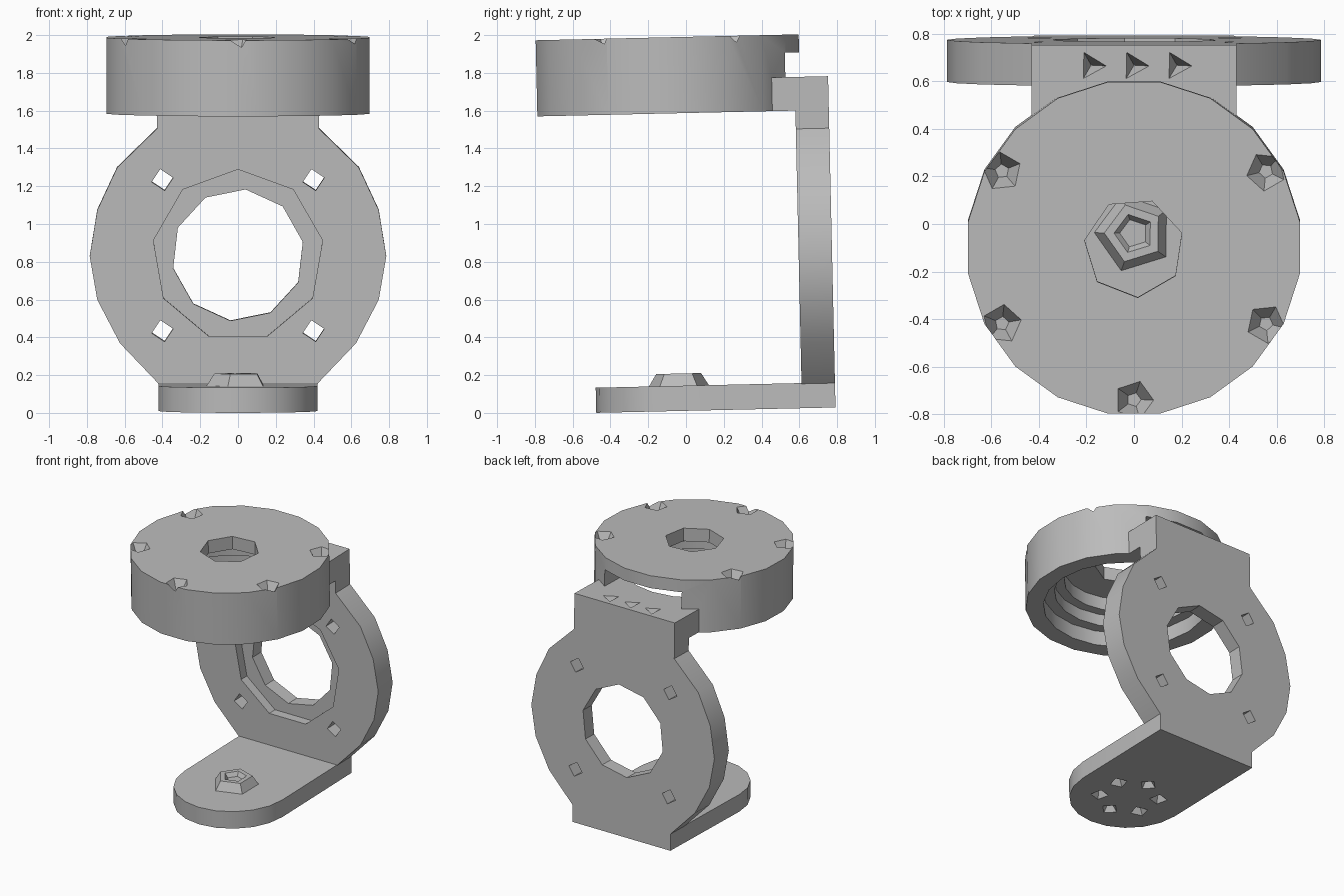
import bpy, bmesh
from math import sin, cos, pi, radians
from mathutils import Matrix, Vector

cube = bpy.data.objects.get("Cube")
if cube:
    bpy.data.objects.remove(cube, do_unlink=True)

grey = bpy.data.materials.new("plain grey")
grey.use_nodes = True
COLOUR = (0.5, 0.5, 0.5, 1)
grey.diffuse_color = COLOUR
grey.node_tree.nodes["Principled BSDF"].inputs["Base Color"].default_value = COLOUR

AXIS_Y = -0.055      # shared vertical axis of cup and foot
PLATE_Z = 0.82       # height of the upright's ring centre
FRONT, BACK = 0.615, 0.792
FLOOR, FOOT_TOP = 0.011, 0.144
RING_BOTTOM, RING_TOP, LID_TOP = 1.587, 1.765, 1.99


def make(name, bm):
    bmesh.ops.recalc_face_normals(bm, faces=bm.faces)
    mesh = bpy.data.meshes.new(name)
    bm.to_mesh(mesh)
    bm.free()
    mesh.materials.append(grey)
    ob = bpy.data.objects.new(name, mesh)
    bpy.context.collection.objects.link(ob)
    return ob


def prism(name, outline, a, b, upright=False):
    """Extrude an outline along z, or along y for an upright part."""
    bm = bmesh.new()
    place = (lambda u, v, d: (u, d, v)) if upright else (lambda u, v, d: (u, v, d))
    face = bm.faces.new([bm.verts.new(place(u, v, a)) for u, v in outline])
    new = bmesh.ops.extrude_face_region(bm, geom=[face])["geom"]
    verts = [e for e in new if isinstance(e, bmesh.types.BMVert)]
    bmesh.ops.translate(bm, verts=verts, vec=Vector(place(0, 0, b - a)))
    return make(name, bm)


def ngon(x, y, r, n, turn=0.0):
    return [(x + r * cos(turn + 2 * pi * i / n), y + r * sin(turn + 2 * pi * i / n))
            for i in range(n)]


def box(name, x, y0, y1, z0, z1):
    return prism(name, [(-x, y0), (x, y0), (x, y1), (-x, y1)], z0, z1)


def cone(name, pos, r1, r2, depth, n, turn=0.0):
    bm = bmesh.new()
    place = Matrix.Translation(pos) @ Matrix.Rotation(turn, 4, "Z")
    bmesh.ops.create_cone(bm, cap_ends=True, segments=n, radius1=r1, radius2=r2,
                          depth=depth, matrix=place)
    return make(name, bm)


def combine(ob, tool, operation="DIFFERENCE"):
    mod = ob.modifiers.new("join", "BOOLEAN")
    mod.operation, mod.object, mod.solver = operation, tool, "EXACT"
    with bpy.context.temp_override(object=ob, active_object=ob):
        bpy.ops.object.modifier_apply(modifier=mod.name)
    bpy.data.objects.remove(tool, do_unlink=True)


# Upright plate: a faceted ring with a neck above and a root below
right_side = [(0.42, FLOOR), (0.42, 0.14), (0.625, 0.355), (0.745, 0.585), (0.785, 0.815),
              (0.745, 1.06), (0.64, 1.285), (0.43, 1.49), (0.43, RING_TOP)]
left_side = [(-x, z) for x, z in reversed(right_side)]
upright = prism("upright_plate", right_side + left_side, FRONT, BACK, True)
combine(upright, prism("bore", ngon(0, PLATE_Z, 0.35, 10, 0.2), 0.5, 0.9, True))
combine(upright, prism("recess", ngon(0, PLATE_Z, 0.455, 9, pi / 2), 0.5, FRONT + 0.07, True))
for sx in (-1, 1):
    for sz in (-1, 1):
        combine(upright, prism("screw_hole", ngon(sx * 0.4, PLATE_Z + sz * 0.4, 0.058, 4, 0.2),
                               0.5, 0.9, True))

# Foot: flat tongue with a rounded front
arc = [(0.42 * cos(pi + pi * i / 10), AXIS_Y + 0.42 * sin(pi + pi * i / 10)) for i in range(11)]
foot = prism("foot", arc + [(0.42, FRONT + 0.01), (-0.42, FRONT + 0.01)], FLOOR, FOOT_TOP)
for i in range(6):
    a = pi / 6 + i * pi / 3
    combine(foot, cone("foot_pit", (0.21 * cos(a), AXIS_Y + 0.21 * sin(a), FLOOR + 0.02),
                       0.08, 0.015, 0.08, 4, a))
boss = cone("foot_boss", (0, AXIS_Y + 0.02, FOOT_TOP + 0.03), 0.17, 0.125, 0.07, 5, 0.3)
combine(boss, cone("boss_pit", (0, AXIS_Y + 0.02, FOOT_TOP + 0.06), 0.06, 0.1, 0.05, 5, 0.3))

# Cup: closed on top, open below, with a neck block behind
cup = prism("cup", ngon(0, AXIS_Y, 0.705, 20, pi / 20), RING_BOTTOM, LID_TOP)
combine(cup, box("neck_block", 0.43, 0.42, FRONT + 0.01, RING_BOTTOM, RING_TOP), "UNION")
for radius, top in ((0.58, 1.7), (0.5, 1.79), (0.43, 1.89)):
    combine(cup, prism("cavity", ngon(0, AXIS_Y, radius, 20), 1.5, top))
combine(cup, prism("lid_hole", ngon(0, AXIS_Y, 0.21, 7, 0.3), 1.8, 2.1))

# Window in the back of the cup, above the neck
combine(cup, box("window", 0.33, 0.25, 0.9, RING_TOP, 1.895))

# Notches around the lid rim
for i in range(6):
    a = -pi / 2 + i * pi / 3
    if i != 3:
        combine(cup, cone("rim_notch", (0.64 * cos(a), AXIS_Y + 0.64 * sin(a), LID_TOP - 0.02),
                          0.03, 0.11, 0.13, 5, a))

# Screw pits along the top of the neck
for x in (-0.18, 0, 0.18):
    combine(upright, cone("neck_pit", (x, 0.705, RING_TOP - 0.03), 0.005, 0.075, 0.09, 3, 0.5))

# Lean the whole bracket slightly and shade it
for ob in (upright, foot, boss, cup):
    ob.data.transform(Matrix.Rotation(0.0225, 4, "X"))
    bpy.ops.object.select_all(action="DESELECT")
    ob.select_set(True)
    bpy.context.view_layer.objects.active = ob
    bpy.ops.object.shade_smooth_by_angle(angle=radians(25))
